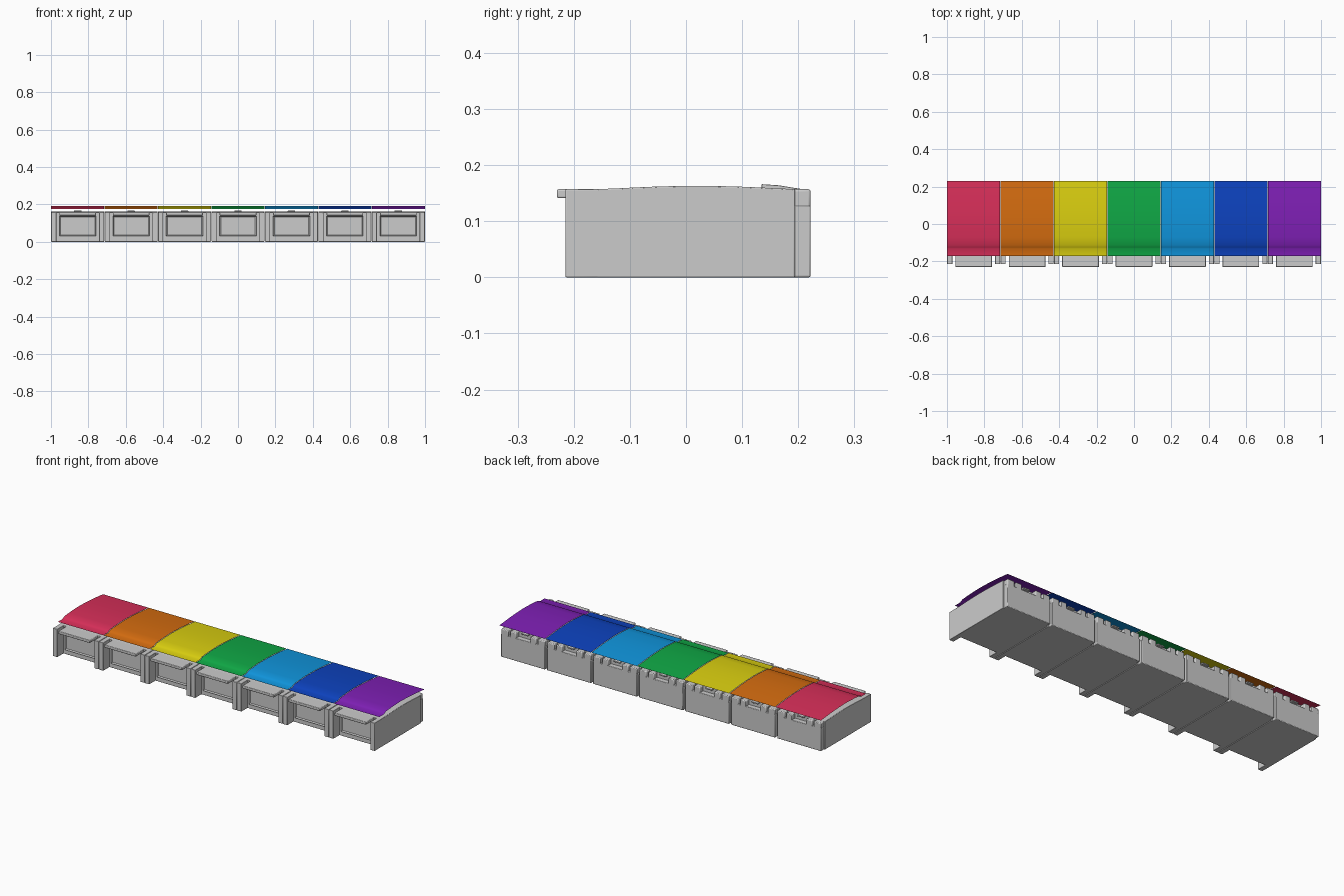
import bpy, bmesh, math

if "Cube" in bpy.data.objects:
    bpy.data.objects.remove(bpy.data.objects["Cube"])

def mat(name, rgb):
    m = bpy.data.materials.new(name)
    m.diffuse_color = (*rgb, 1)
    m.use_nodes = True
    m.node_tree.nodes["Principled BSDF"].inputs["Base Color"].default_value = m.diffuse_color
    return m

GREY = mat("light grey plastic", (0.60, 0.60, 0.60))
LIDS = [("red", (0.68, 0.028, 0.10)), ("orange", (0.66, 0.15, 0.005)),
        ("yellow", (0.70, 0.62, 0.005)), ("green", (0.005, 0.39, 0.06)),
        ("light blue", (0.005, 0.30, 0.72)), ("blue", (0.004, 0.055, 0.52)),
        ("purple", (0.21, 0.014, 0.46))]
PITCH = 2 / 7
HW = 0.1415          # half width of one compartment

def finish(name, bm, material, bevel=0.0, smooth=True):
    me = bpy.data.meshes.new(name)
    bm.to_mesh(me)
    bm.free()
    me.materials.append(material)
    ob = bpy.data.objects.new(name, me)
    bpy.context.collection.objects.link(ob)
    if bevel:
        b = ob.modifiers.new("bevel", 'BEVEL')
        b.width, b.segments, b.limit_method = bevel, 2, 'ANGLE'
        b.angle_limit = math.radians(40)
    if smooth:
        bpy.ops.object.select_all(action='DESELECT')
        ob.select_set(True)
        bpy.context.view_layer.objects.active = ob
        bpy.ops.object.shade_smooth_by_angle(angle=math.radians(30))
    return ob

def prism(name, x0, x1, profile, material=GREY, bevel=0.002):
    """Extrude a closed (y, z) profile from x0 to x1."""
    bm = bmesh.new()
    face = bm.faces.new([bm.verts.new((x0, y, z)) for y, z in profile])
    ext = bmesh.ops.extrude_face_region(bm, geom=[face])
    for v in ext["geom"]:
        if isinstance(v, bmesh.types.BMVert):
            v.co.x = x1
    bmesh.ops.recalc_face_normals(bm, faces=bm.faces)
    return finish(name, bm, material, bevel)

def block(name, x0, x1, y0, y1, z0, z1, bevel=0.002):
    return prism(name, x0, x1, [(y0, z0), (y1, z0), (y1, z1), (y0, z1)], GREY, bevel)

def arch(y0, y1, n=10):
    """Gently domed top edge, listed back to front."""
    pts = []
    for i in range(n + 1):
        y = y1 + (y0 - y1) * i / n
        z = 0.157 + 0.006 * max(0, math.cos((y - 0.02) / 0.17 * math.pi / 2)) if abs(y - 0.02) < 0.17 else 0.157
        pts.append((y, z))
    return pts

def panel(name, x0, x1, y, z0, z1):
    """Raised front panel with a sunken middle."""
    bm = bmesh.new()
    f = bm.faces.new([bm.verts.new(p) for p in
                      [(x0, y + .02, z0), (x1, y + .02, z0), (x1, y + .02, z1), (x0, y + .02, z1)]])
    r = bmesh.ops.extrude_face_region(bm, geom=[f])
    for v in r["geom"]:
        if isinstance(v, bmesh.types.BMVert):
            v.co.y = y
    bmesh.ops.recalc_face_normals(bm, faces=bm.faces)
    front = min(bm.faces, key=lambda q: q.calc_center_median().y)
    bmesh.ops.inset_individual(bm, faces=[front], thickness=0.009, depth=-0.005)
    return finish(name, bm, GREY, 0)

def lid_sheet(name, x0, x1, material):
    """Thin coloured cover: flat front step, then a shallow arch."""
    prof = [(-0.172, 0.175), (-0.132, 0.175), (-0.124, 0.179), (-0.113, 0.185), (-0.07, 0.188),
            (-0.03, 0.1905), (0.015, 0.1915), (0.07, 0.190), (0.12, 0.187), (0.175, 0.1825), (0.229, 0.177)]
    bm = bmesh.new()
    rows = [(bm.verts.new((x0, y, z)), bm.verts.new((x1, y, z))) for y, z in prof]
    for a, b in zip(rows, rows[1:]):
        bm.faces.new((a[0], a[1], b[1], b[0]))
    return finish(name, bm, material)

for i, (colour, rgb) in enumerate(LIDS):
    c = -1 + PITCH * (i + 0.5)
    # compartment body with domed top
    prism(f"body_{i}", c - HW, c + HW, [(-0.16, 0), (0.194, 0)] + arch(-0.16, 0.194))
    # narrower back wall below the hinge
    block(f"back_wall_{i}", c - HW + 0.005, c + HW - 0.005, 0.18, 0.222, 0, 0.128, 0.003)
    for s in (-1, 1):
        # front side posts
        a, b = sorted((c + s * HW, c + s * (HW - 0.027)))
        block(f"front_post_{i}_{s}", a, b, -0.215, -0.15, 0, 0.157)
        # hinge knuckles on the back edge
        for off, w in ((0.113, 0.022), (0.062, 0.018)):
            x = c + s * off
            block(f"hinge_knuckle_{i}_{s}", x - w, x + w, 0.185, 0.222, 0.12, 0.157, 0.004)
    # recessed front panel and overhanging lid tab
    panel(f"front_panel_{i}", c - 0.098, c + 0.098, -0.172, 0.03, 0.138)
    prism(f"lid_tab_{i}", c - 0.098, c + 0.098,
          [(-0.230, 0.141), (-0.15, 0.141), (-0.15, 0.157), (-0.230, 0.157)], GREY, 0.003)
    # centre hinge tongue
    prism(f"hinge_tongue_{i}", c - 0.02, c + 0.02,
          [(0.135, 0.15), (0.208, 0.15), (0.208, 0.157), (0.165, 0.164), (0.135, 0.166)], GREY, 0.001)
    # coloured cover
    lid_sheet(f"lid_cover_{i}", c - HW, c + HW, mat(colour, rgb))
